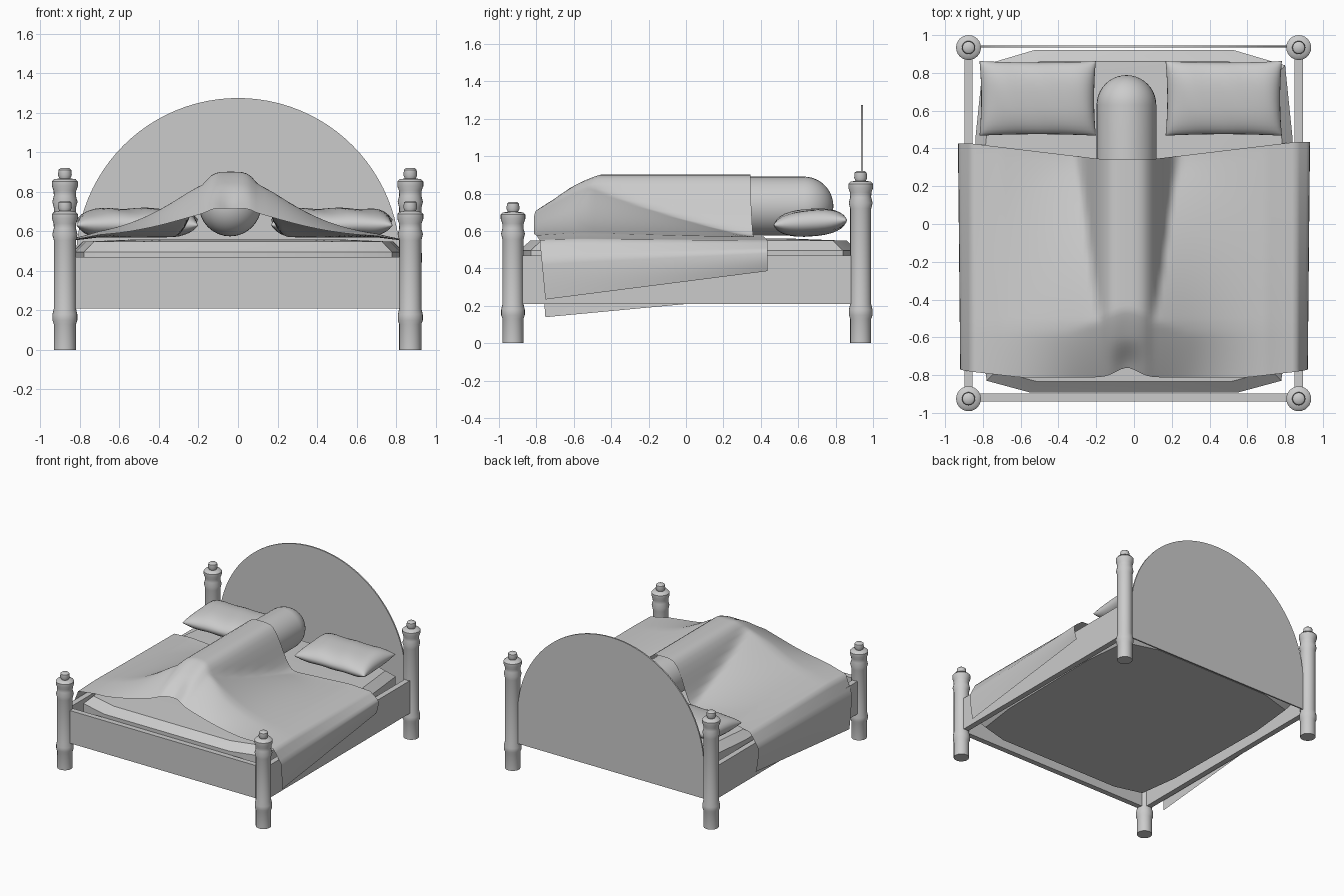
import bpy, bmesh, math
from mathutils import Vector, Matrix

if "Cube" in bpy.data.objects:
    bpy.data.objects.remove(bpy.data.objects["Cube"])

grey = bpy.data.materials.new("soft_grey")
grey.diffuse_color = (0.6, 0.6, 0.6, 1)
grey.use_nodes = True
grey.node_tree.nodes["Principled BSDF"].inputs["Base Color"].default_value = grey.diffuse_color


def make(name, bm, angle=None):
    bmesh.ops.remove_doubles(bm, verts=bm.verts, dist=1e-5)
    me = bpy.data.meshes.new(name)
    bm.to_mesh(me)
    bm.free()
    ob = bpy.data.objects.new(name, me)
    bpy.context.collection.objects.link(ob)
    me.materials.append(grey)
    if angle:
        bpy.ops.object.select_all(action='DESELECT')
        ob.select_set(True)
        bpy.context.view_layer.objects.active = ob
        bpy.ops.object.shade_smooth_by_angle(angle=math.radians(angle))
    return ob


def loft(name, rings, angle=None, caps=True):
    """Skin closed rings of points."""
    bm = bmesh.new()
    vs = [[bm.verts.new(p) for p in r] for r in rings]
    n = len(rings[0])
    for a, b in zip(vs, vs[1:]):
        for i in range(n):
            j = (i + 1) % n
            bm.faces.new((a[i], a[j], b[j], b[i]))
    if caps:
        bm.faces.new(vs[0][::-1])
        bm.faces.new(vs[-1])
    bmesh.ops.recalc_face_normals(bm, faces=bm.faces)
    return make(name, bm, angle)


def sheet(bm, nu, nv, f, flip=False):
    g = [[bm.verts.new(f(i / nu, j / nv)) for j in range(nv + 1)] for i in range(nu + 1)]
    for i in range(nu):
        for j in range(nv):
            q = (g[i][j], g[i + 1][j], g[i + 1][j + 1], g[i][j + 1])
            bm.faces.new(q[::-1] if flip else q)


def circle(r, n):
    return [(r * math.cos(2 * math.pi * i / n), r * math.sin(2 * math.pi * i / n)) for i in range(n)]


def box(name, lo, hi):
    x0, y0, z0 = lo
    x1, y1, z1 = hi
    loft(name, [[(x0, y0, z), (x1, y0, z), (x1, y1, z), (x0, y1, z)] for z in (z0, z1)])


# Turned corner posts
def post(name, x, y, h):
    prof = [(.056, 0), (.056, .13), (.063, .15), (.063, .18), (.056, .21),
            (.056, h - .2), (.064, h - .17), (.056, h - .14), (.057, h - .115), (.066, h - .09),
            (.066, h - .068), (.055, h - .056), (.028, h - .052), (.035, h - .035),
            (.032, h - .008), (.022, h)]
    loft(name, [[(x + a, y + b, z) for a, b in circle(r, 24)] for r, z in prof], 40)


for side, x in (("left", -.876), ("right", .872)):
    post("front_post_" + side, x, -.925, .755)
    post("back_post_" + side, x, .934, .92)
    box("side_rail_" + side, (x - .022, -.9, .21), (x + .022, .91, .47))
box("front_rail", (-.86, -.94, .21), (.86, -.897, .47))

# Arched headboard
arch = [(.82 * math.cos(math.pi * i / 48), .455 + .82 * math.sin(math.pi * i / 48)) for i in range(49)]
arch = [(.82, .21)] + arch + [(-.82, .21)]
loft("headboard", [[(x, y, z) for x, z in arch] for y in (.935, .946)])

# Mattress with cut corners and softened rim
half = [(.55, -.892), (.78, -.83), (.825, -.5), (.84, .45), (.80, .84), (.53, .92)]
outline = half + [(-x, y) for x, y in reversed(half)]
rings = [(.96, .245), (1, .29), (1, .495), (.935, .548), (.6, .56)]
loft("mattress", [[(x * s, y * s, z) for x, y in outline] for s, z in rings], 20)

# Plump pillows with slightly pinched corners
for side, cx in (("left", -.51), ("right", .475)):
    bm = bmesh.new()
    tilt = Matrix.Rotation(math.radians(4), 3, 'X')
    for sgn in (1, -1):
        def pil(a, b):
            u, v = -math.cos(a * math.pi), -math.cos(b * math.pi)
            puff = max(0, (1 - u ** 6) * (1 - abs(v) ** 2.5)) ** .5
            p = Vector((.308 * u * (1 - .03 * (1 - v * v)), .198 * v * (1 - .04 * (1 - u * u)),
                        sgn * .07 * puff + .004 * math.sin(9 * u + 2 * v) * puff))
            return tilt @ p + Vector((cx, .665, .645))
        sheet(bm, 24, 16, pil, sgn < 0)
    make("pillow_" + side, bm, 80)

# Sleeping capsule body under the blanket
R, bx, bz = .158, -.04, .733
prof = [(.002, .63 + R)] + [(R * math.sin(t * math.pi / 20), .63 + R * math.cos(t * math.pi / 20))
                            for t in range(1, 11)]
prof += [(R * math.cos(t * math.pi / 20), -.42 - R * math.sin(t * math.pi / 20)) for t in range(10)]
prof += [(.002, -.42 - R)]
loft("body", [[(bx + a, y, bz + b) for a, b in circle(r, 32)] for r, y in prof], 40)


# Draped blanket: tight ridge over the body, tent at the feet, side flaps
def smooth(t):
    t = min(1, max(0, t))
    return t * t * (3 - 2 * t)


def top_height(x, y):
    d = abs(x + .037)
    t = min(1, max(0, (.36 - y) / .88))
    narrow = math.exp(-(d / .2) ** 4)
    wide = math.exp(-(d / .4) ** 1.6) * t
    soft = max(.05 - abs(narrow - wide), 0) ** 2 / .2
    f = min(1, max(narrow, wide) + soft)
    start = -.45 - .12 * smooth(d / .35)
    drop = 1 - .56 * max(0, (start - y) / (start + .815)) ** 1.25
    dip = .035 * math.exp(-(d / .07) ** 2) * smooth((-.6 - y) / .15)
    edge = .02 * max(0, abs(x) - .7) / .16
    return .566 + .336 * f * drop - dip - edge


def blanket(a, b):
    s = a * 2 - 1
    sg = 1 if s > 0 else -1
    k = min(1, abs(s) / .76)
    f = max(0, (abs(s) - .76) / .24)
    x = sg * .86 * k
    d = abs(x + .037)
    y_back = .345 + .09 * max(0, d - .15) / .75
    y_front = -.812 + .05 * math.exp(-(d / .08) ** 2) + .03 * max(0, abs(x) - .6) / .26 + .03 * f
    y = y_front + (y_back - y_front) * b
    z = top_height(x, y)
    if f > 0:
        r = (y + .745) / 1.175
        low = .235 + .15 * r if sg > 0 else .14 + .11 * r
        x += sg * (.052 * min(1, f * 3) + (.008 + .012 * b) * math.sin(f * math.pi))
        z += (low - z) * f
    return (x, y, z)


bm = bmesh.new()
sheet(bm, 100, 50, blanket)
make("blanket", bm, 60)
